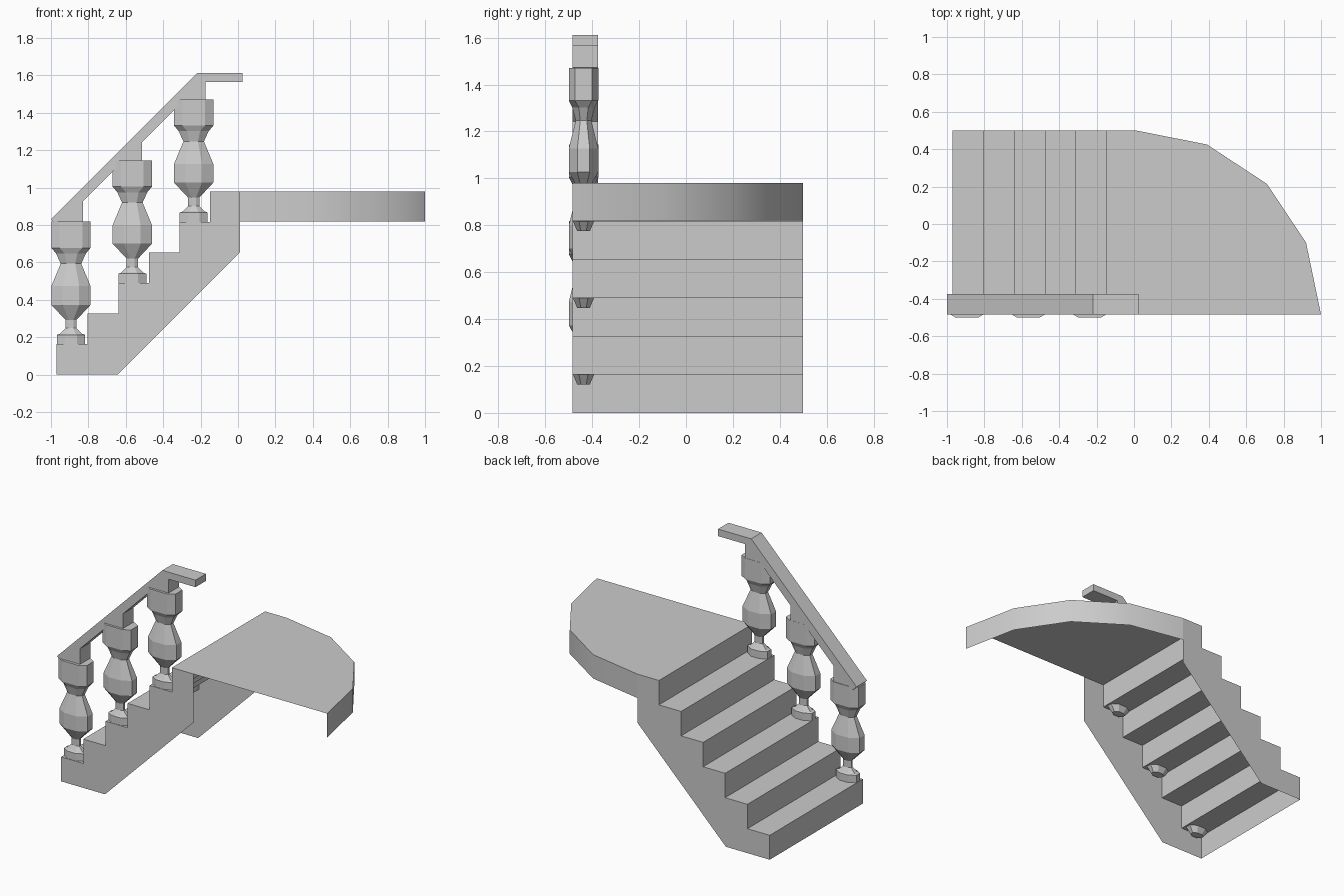
import bpy, bmesh

if "Cube" in bpy.data.objects:
    bpy.data.objects.remove(bpy.data.objects["Cube"])

FRONT, BACK = -0.485, 0.5


def finish(name, bm, smooth=False):
    bmesh.ops.recalc_face_normals(bm, faces=bm.faces)
    me = bpy.data.meshes.new(name)
    bm.to_mesh(me)
    bm.free()
    ob = bpy.data.objects.new(name, me)
    bpy.context.collection.objects.link(ob)
    if smooth:
        bpy.context.view_layer.objects.active = ob
        ob.select_set(True)
        bpy.ops.object.shade_smooth_by_angle(angle=0.6)
        ob.select_set(False)
    return ob


def side_loop(bm, pts, y):
    return [bm.verts.new((x, y, z)) for x, z in pts]


def bridge(bm, a, b, closed):
    n = len(a)
    for i in range(n if closed else n - 1):
        j = (i + 1) % n
        bm.faces.new((a[i], a[j], b[j], b[i]))


# stairs: zigzag treads and risers with two side panels, hollow underneath
risers = [-0.97, -0.805, -0.64, -0.477, -0.314, -0.15]
zigzag = []
for i, x in enumerate(risers):
    zigzag += [(x, 0.98 * i / 6), (x, 0.98 * (i + 1) / 6)]
zigzag.append((0.01, 0.98))
underside = [(0.01, 0.655), (-0.645, 0)]
bm = bmesh.new()
a = side_loop(bm, zigzag + underside, FRONT)
b = side_loop(bm, zigzag + underside, BACK)
n = len(zigzag)
bridge(bm, a[:n], b[:n], False)
bm.faces.new(a)
bm.faces.new(b)
finish("stairs", bm)

# landing: fan-shaped sheet with a curved rim hanging down
fan = [(0.01, BACK), (0.39, 0.425), (0.71, 0.215), (0.92, -0.1), (1.0, FRONT)]
bm = bmesh.new()
top = [bm.verts.new((x, y, 0.98)) for x, y in fan]
low = [bm.verts.new((x, y, 0.82)) for x, y in fan]
bridge(bm, top, low, False)
bm.faces.new(top + [bm.verts.new((0.01, FRONT, 0.98))])
finish("landing", bm, smooth=True)

# balusters: flattened octagonal turnings with a squarer top block
turning = [(-0.042, 0.045), (0.0, 0.075), (0.05, 0.075), (0.055, 0.06),
           (0.085, 0.03), (0.13, 0.03), (0.21, 0.105), (0.31, 0.105),
           (0.43, 0.055), (0.485, 0.08), (0.515, 0.105), (0.655, 0.105)]


def octagon(bm, cx, z, r, flat):
    f, k, c = r * flat, 0.6, r
    pts = [(c, f), (f, c), (-f, c), (-c, f), (-c, -f), (-f, -c), (f, -c), (c, -f)]
    return [bm.verts.new((cx + x, -0.437 + k * y, z)) for x, y in pts]


for i in range(3):
    bm = bmesh.new()
    cx, base = -0.893 + 0.328 * i, 0.98 * (2 * i + 1) / 6
    rings = [octagon(bm, cx, base + z, r, 0.58 if z > 0.5 else 0.42)
             for z, r in turning]
    for lo, hi in zip(rings, rings[1:]):
        bridge(bm, lo, hi, True)
    bm.faces.new(rings[0])
    bm.faces.new(rings[-1])
    finish(f"baluster_{i + 1}", bm)

# handrail: sloped bar with a wedge down to each baluster and a level end
rail = [(-1.0, 0.83), (-0.22, 1.612), (0.025, 1.612), (0.025, 1.565), (-0.175, 1.565)]
rail += [(-0.175, 1.472), (-0.285, 1.472),
         (-0.512, 1.243), (-0.512, 1.145), (-0.61, 1.145),
         (-0.83, 0.925), (-0.83, 0.82), (-0.935, 0.82), (-0.965, 0.795)]
bm = bmesh.new()
a = side_loop(bm, rail, FRONT)
b = side_loop(bm, rail, -0.375)
bridge(bm, a, b, True)
bm.faces.new(a)
bm.faces.new(b)
finish("handrail", bm)
